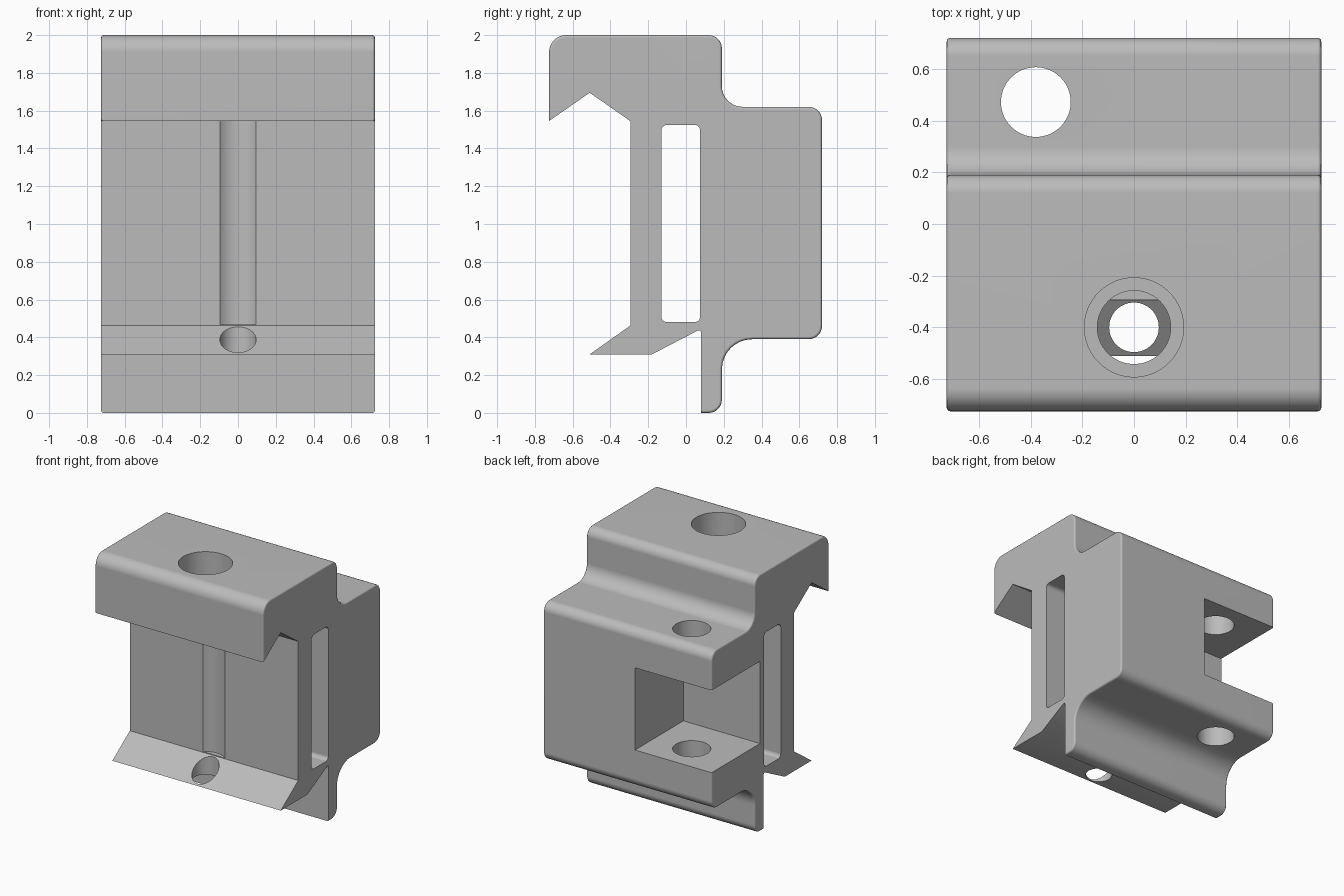
import bpy, bmesh, math
from mathutils import Vector

scene_cube = bpy.data.objects.get("Cube")
if scene_cube:
    bpy.data.objects.remove(scene_cube, do_unlink=True)

HALF = 0.725  # half width along x

grey = bpy.data.materials.new("plain grey")
grey.use_nodes = True
grey.diffuse_color = (0.5, 0.5, 0.5, 1)
grey.node_tree.nodes["Principled BSDF"].inputs["Base Color"].default_value = (0.5, 0.5, 0.5, 1)


def fillet(corners, segments=8):
    """Round each (y, z, radius) corner of a closed outline."""
    points = []
    for i, (y, z, r) in enumerate(corners):
        p = Vector((y, z))
        if r == 0:
            points.append(p)
            continue
        a = (Vector(corners[i - 1][:2]) - p).normalized()
        b = (Vector(corners[(i + 1) % len(corners)][:2]) - p).normalized()
        half = a.angle(b) / 2
        centre = p + (a + b).normalized() * r / math.sin(half)
        start = p + a * r / math.tan(half) - centre
        end = p + b * r / math.tan(half) - centre
        sweep = start.angle(end)
        for k in range(segments + 1):
            t = k / segments
            points.append(centre + (start * math.sin((1 - t) * sweep)
                                    + end * math.sin(t * sweep)) / math.sin(sweep))
    return points


def extrude_profile(name, corners, half, rounded_until=None):
    """Extrude a side outline along x; optionally round the rim up to a corner."""
    points = fillet(corners)
    bm = bmesh.new()
    sides = [[bm.verts.new((x, p.x, p.y)) for p in points] for x in (-half, half)]
    bm.faces.new(sides[0])
    bm.faces.new(sides[1][::-1])
    n = len(points)
    for i in range(n):
        j = (i + 1) % n
        bm.faces.new((sides[0][i], sides[1][i], sides[1][j], sides[0][j]))
    bmesh.ops.recalc_face_normals(bm, faces=bm.faces[:])
    if rounded_until:
        stop = min(range(n), key=lambda i: (points[i] - Vector(rounded_until)).length)
        rim = [bm.edges.get((s[i], s[i + 1])) for s in sides for i in range(stop)]
        bmesh.ops.bevel(bm, geom=rim, offset=0.014, segments=3, profile=0.5,
                        affect='EDGES', clamp_overlap=True)
    mesh = bpy.data.meshes.new(name)
    bm.to_mesh(mesh)
    bm.free()
    obj = bpy.data.objects.new(name, mesh)
    bpy.context.collection.objects.link(obj)
    mesh.materials.append(grey)
    return obj


def cylinder(name, x, y, radius, low, high):
    bpy.ops.mesh.primitive_cylinder_add(vertices=64, radius=radius, depth=high - low,
                                        location=(x, y, (low + high) / 2))
    obj = bpy.context.object
    obj.name = name
    return obj


def cut(target, cutter):
    cutter.hide_render = True
    bpy.context.view_layer.objects.active = target
    mod = target.modifiers.new("cut", 'BOOLEAN')
    mod.operation = 'DIFFERENCE'
    mod.solver = 'EXACT'
    mod.object = cutter
    bpy.ops.object.modifier_apply(modifier=mod.name)
    bpy.data.objects.remove(cutter, do_unlink=True)


# Clamp body: side outline with upper hook, back block, tail lip and lower jaw
body = extrude_profile("clamp_body", [
    (-0.725, 1.545, 0), (-0.725, 2.0, 0.09), (0.19, 2.0, 0.07), (0.19, 1.62, 0.11),
    (0.72, 1.62, 0.07), (0.72, 0.39, 0.07), (0.19, 0.39, 0.16), (0.19, 0, 0.07),
    (0.08, 0, 0), (0.08, 0.445, 0.012), (-0.18, 0.31, 0), (-0.51, 0.31, 0),
    (-0.295, 0.462, 0), (-0.295, 1.545, 0), (-0.51, 1.695, 0)],
    HALF, rounded_until=(0.08, 0))

# Slot through the whole width
cut(body, extrude_profile("slot_cutter", [
    (-0.13, 0.48, 0.03), (-0.13, 1.525, 0.03),
    (0.075, 1.525, 0.03), (0.075, 0.48, 0.03)], 1))

# Square pocket in the back, open to one end
bpy.ops.mesh.primitive_cube_add(size=1, location=(-0.535, 0.625, 1.005))
pocket = bpy.context.object
pocket.scale = (0.94, 1.0, 0.64)
cut(body, pocket)

# Bolt hole at the back, and stepped screw hole with its groove at the front
cut(body, cylinder("back_hole_cutter", -0.38, 0.472, 0.135, 0.2, 1.8))
cut(body, cylinder("counterbore_cutter", 0, -0.4, 0.192, 1.8, 2.2))
cut(body, cylinder("screw_hole_cutter", 0, -0.4, 0.142, 0.468, 1.9))
cut(body, cylinder("jaw_hole_cutter", 0, -0.4, 0.096, 0.2, 0.6))

# Smooth curves with crisp flat faces
bpy.ops.object.select_all(action='DESELECT')
body.select_set(True)
bpy.context.view_layer.objects.active = body
bpy.ops.object.shade_smooth_by_angle(angle=math.radians(32))
weighted = body.modifiers.new("flat face normals", 'WEIGHTED_NORMAL')
weighted.keep_sharp = True
